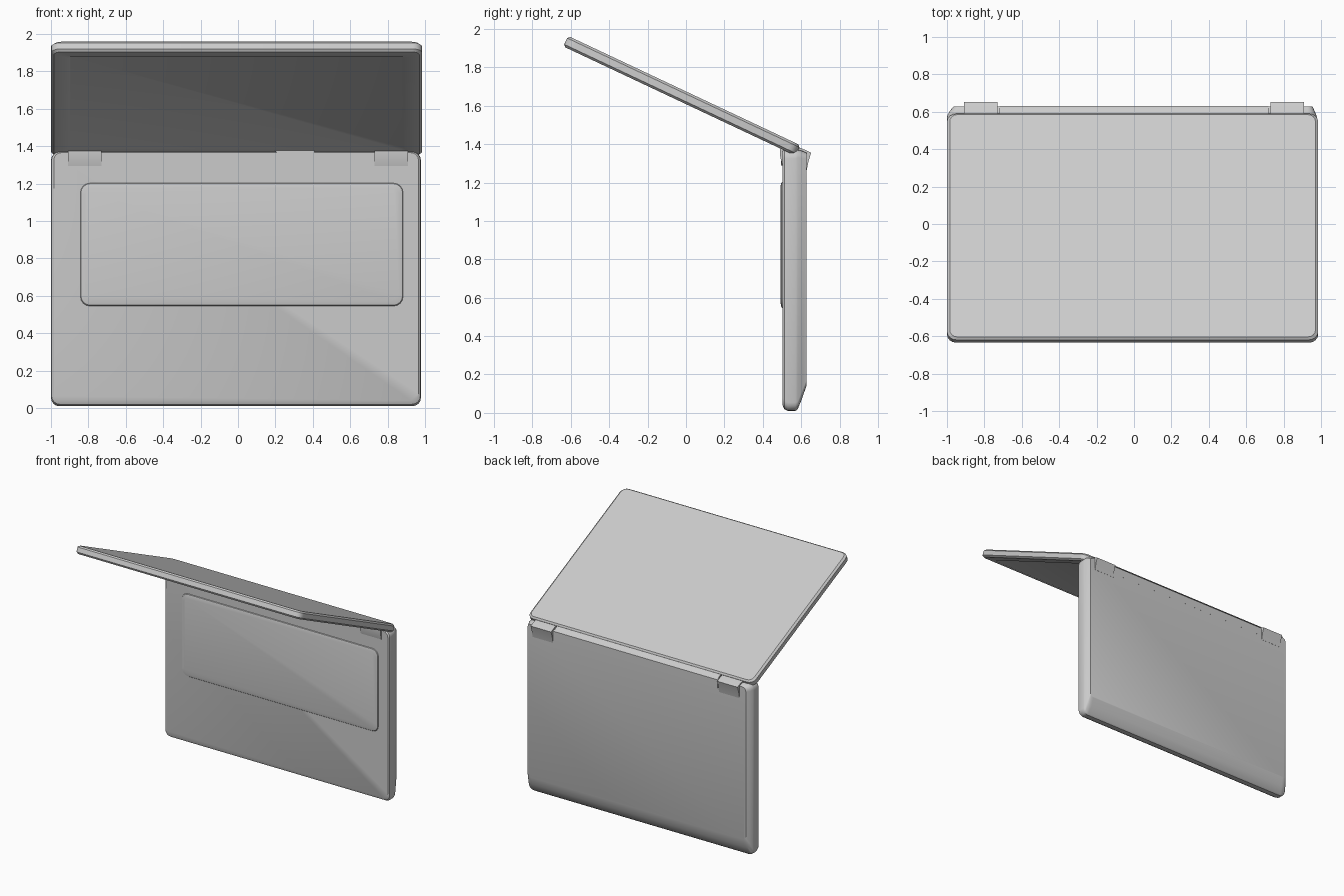
import bpy, bmesh, math

if "Cube" in bpy.data.objects:
    bpy.data.objects.remove(bpy.data.objects["Cube"])


def rounded_rect(x0, x1, z0, z1, r, seg=4):
    pts = []
    corners = [(x1 - r, z1 - r, 0), (x0 + r, z1 - r, 90), (x0 + r, z0 + r, 180), (x1 - r, z0 + r, 270)]
    for cx, cz, start in corners:
        for i in range(seg + 1):
            a = math.radians(start + 90 * i / seg)
            pts.append((cx + r * math.cos(a), cz + r * math.sin(a)))
    return pts


def finish(name, bm, angle=30):
    bmesh.ops.recalc_face_normals(bm, faces=bm.faces)
    mesh = bpy.data.meshes.new(name)
    bm.to_mesh(mesh)
    bm.free()
    obj = bpy.data.objects.new(name, mesh)
    bpy.context.collection.objects.link(obj)
    bpy.context.view_layer.objects.active = obj
    bpy.ops.object.select_all(action='DESELECT')
    obj.select_set(True)
    bpy.ops.object.shade_smooth_by_angle(angle=math.radians(angle))
    return obj


def slab(name, rings):
    """Loft rounded rectangles; each ring is (y, x0, x1, z0, z1, radius)."""
    bm = bmesh.new()
    loops = [[bm.verts.new((x, y, z)) for x, z in rounded_rect(*rect)] for y, *rect in rings]
    for a, b in zip(loops, loops[1:]):
        for i in range(len(a)):
            j = (i + 1) % len(a)
            bm.faces.new((a[i], a[j], b[j], b[i]))
    bm.faces.new(loops[0])
    bm.faces.new(loops[-1])
    return finish(name, bm)


def extrusion(name, profile, x0, x1):
    """Extrude a (y, z) profile along x."""
    bm = bmesh.new()
    a = [bm.verts.new((x0, y, z)) for y, z in profile]
    face = bm.faces.new(a)
    new = bmesh.ops.extrude_face_region(bm, geom=[face])['geom']
    bmesh.ops.translate(bm, vec=(x1 - x0, 0, 0), verts=[v for v in new if isinstance(v, bmesh.types.BMVert)])
    return finish(name, bm)


# Base: upright slab, sloped towards the back at its lower edge
slab("base", [
    (0.503, -0.985, 0.965, 0.04, 1.365, 0.04),
    (0.512, -0.997, 0.975, 0.02, 1.37, 0.045),
    (0.53, -1.0, 0.978, 0.01, 1.37, 0.045),
    (0.57, -1.0, 0.978, 0.01, 1.37, 0.045),
    (0.582, -0.997, 0.975, 0.02, 1.37, 0.04),
    (0.605, -0.985, 0.965, 0.075, 1.365, 0.04),
    (0.627, -0.965, 0.955, 0.14, 1.355, 0.03),
])

# Raised keyboard panel on the inner face
slab("keyboard_panel", [
    (0.51, -0.845, 0.885, 0.54, 1.205, 0.05),
    (0.497, -0.84, 0.88, 0.55, 1.2, 0.05),
    (0.492, -0.82, 0.86, 0.575, 1.18, 0.04),
])

# Lid: tilted slab with a shallow screen recess on the underside
lid = slab("lid", [
    (0.005, -0.90, 0.885, 0.09, 1.26, 0.02),
    (0.0, -0.91, 0.895, 0.08, 1.27, 0.02),
    (0.0, -0.985, 0.97, 0.01, 1.325, 0.04),
    (0.012, -1.0, 0.985, 0.0, 1.337, 0.05),
    (0.048, -1.0, 0.985, 0.0, 1.337, 0.05),
    (0.06, -0.985, 0.97, 0.012, 1.325, 0.04),
])
lid.location = (0, 0.57, 1.34)
lid.rotation_euler = (math.radians(64.8), 0, 0)

# Spine strip along the back between the hinges
extrusion("spine_strip", [(0.575, 1.33), (0.631, 1.29), (0.631, 1.355), (0.615, 1.372), (0.575, 1.39)], -0.72, 0.72)

# Hinges: back wedge plus a small inner foot on both sides
for side, s in (("left", -1), ("right", 1)):
    x0, x1 = sorted((s * 0.73, s * 0.91))
    extrusion(side + "_hinge", [(0.56, 1.25), (0.628, 1.26), (0.638, 1.31), (0.652, 1.355), (0.61, 1.375), (0.56, 1.39)],
              x0, x1)
    extrusion(side + "_hinge_foot", [(0.52, 1.29), (0.50, 1.295), (0.49, 1.34), (0.49, 1.375), (0.52, 1.375)],
              x0, x1)

# Trapezoid latch tab under the lid
bm = bmesh.new()
tab = [bm.verts.new((x, 0.51, z)) for x, z in ((0.27, 1.29), (0.36, 1.29), (0.41, 1.355), (0.41, 1.385), (0.19, 1.385))]
face = bm.faces.new(tab)
geom = bmesh.ops.extrude_face_region(bm, geom=[face])['geom']
bmesh.ops.translate(bm, vec=(0, -0.015, 0), verts=[v for v in geom if isinstance(v, bmesh.types.BMVert)])
finish("latch_tab", bm)
